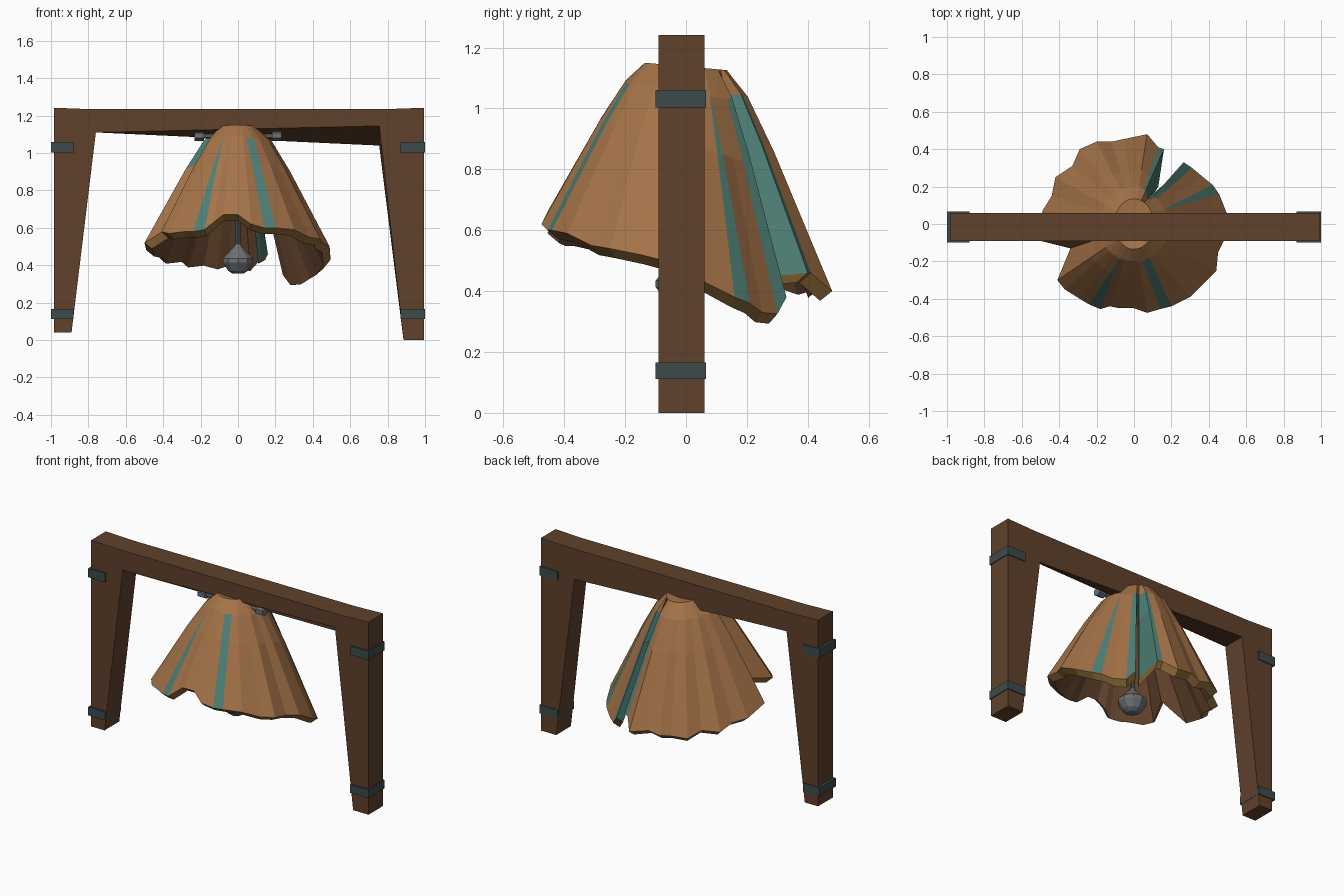
import bpy, bmesh, math
from mathutils import Vector

if "Cube" in bpy.data.objects:
    bpy.data.objects.remove(bpy.data.objects["Cube"])


def material(name, rgb):
    m = bpy.data.materials.new(name)
    m.diffuse_color = (*rgb, 1)
    m.use_nodes = True
    m.node_tree.nodes["Principled BSDF"].inputs["Base Color"].default_value = m.diffuse_color
    return m


WOOD = material("dark_wood", (0.117, 0.053, 0.025))
BRONZE = material("bronze", (0.376, 0.171, 0.065))
GOLD = material("worn_bronze_edge", (0.305, 0.162, 0.045))
INSIDE = material("dark_bronze_inside", (0.135, 0.062, 0.028))
TEAL = material("verdigris", (0.076, 0.216, 0.181))
BAND = material("blued_iron", (0.048, 0.07, 0.07))
GREY = material("grey_steel", (0.156, 0.165, 0.181))


def finish(name, bm, *mats):
    bmesh.ops.recalc_face_normals(bm, faces=bm.faces[:])
    me = bpy.data.meshes.new(name)
    bm.to_mesh(me)
    bm.free()
    for m in mats:
        me.materials.append(m)
    ob = bpy.data.objects.new(name, me)
    bpy.context.collection.objects.link(ob)
    return ob


def box(name, lo, hi, mat):
    bm = bmesh.new()
    bmesh.ops.create_cube(bm, size=1)
    for v in bm.verts:
        v.co = Vector([(a + b) / 2 + c * (b - a) for a, b, c in zip(lo, hi, v.co)])
    return finish(name, bm, mat)


def lathe(name, profile, origin, mat, sides=8, along_x=False):
    """Turn (radius, height) points around z, or around x."""
    bm = bmesh.new()
    rings = []
    for r, h in profile:
        ring = []
        for i in range(sides):
            a = 2 * math.pi * (i + 0.5) / sides
            p = Vector((r * math.cos(a), r * math.sin(a), h))
            if along_x:
                p = Vector((p.z, p.x, p.y))
            ring.append(bm.verts.new(p + Vector(origin)))
        rings.append(ring)
    for a, b in zip(rings, rings[1:]):
        for i in range(sides):
            j = (i + 1) % sides
            bm.faces.new((a[i], a[j], b[j], b[i]))
    bm.faces.new(rings[0])
    bm.faces.new(rings[-1])
    return finish(name, bm, mat)


# Timber frame: one outline (x, front z, back z) spanned front to back
outline = [(-.985, .04, .04), (-.89, .04, .04), (-.76, 1.11, 1.11),
           (.755, 1.145, 1.04), (.885, 0, 0), (.995, 0, 0),
           (.995, 1.242, 1.242), (.8, 1.235, 1.235),
           (-.8, 1.235, 1.235), (-.985, 1.242, 1.242)]
bm = bmesh.new()
front = [bm.verts.new((x, -.09, z)) for x, z, _ in outline]
back = [bm.verts.new((x, .06, z)) for x, _, z in outline]
n = len(outline)
bm.faces.new(front)
bm.faces.new(back[::-1])
for i in range(n):
    j = (i + 1) % n
    bm.faces.new((front[i], front[j], back[j], back[i]))
bmesh.ops.triangulate(bm, faces=[f for f in bm.faces if len(f.verts) > 4])
finish("timber_frame", bm, WOOD)

# Iron straps around the legs
for side, x0, x1 in (("left", -1, -.88), ("right", .87, 1)):
    for level, z0, z1 in (("upper", 1.003, 1.06), ("lower", .112, .166)):
        box(f"{side}_{level}_strap", (x0, -.1, z0), (x1, .066, z1), BAND)

# Bell rim, anticlockwise, beginning and ending at the torn back slit
rim = [(.16, .40, .46), (.13, .41, .46), (.07, .48, .40), (-.05, .455, .43),
       (-.12, .44, .41), (-.2, .44, .43), (-.29, .40, .42), (-.33, .31, .45),
       (-.42, .25, .44), (-.44, .15, .47), (-.49, .07, .48), (-.5, -.09, .52),
       (-.34, -.13, .62), (-.41, -.3, .58), (-.37, -.35, .57), (-.29, -.40, .58),
       (-.24, -.43, .58), (-.18, -.455, .59), (-.13, -.44, .63), (-.08, -.45, .67),
       (0, -.45, .67), (.07, -.475, .62), (.14, -.455, .60), (.2, -.44, .60),
       (.3, -.39, .59), (.38, -.31, .55), (.44, -.25, .54), (.45, -.15, .52),
       (.49, -.07, .50), (.495, .06, .43), (.455, .16, .38), (.42, .21, .36),
       (.37, .25, .33), (.31, .30, .325), (.265, .33, .38), (.13, .2, .44)]
n = len(rim)
stripes = {16, 22, 30, 33, 34, 35, 0}   # columns coloured from shoulder to rim
fold = 11                               # column coloured only near the shoulder
slit = 34                               # column left open in its lower part
profile = [(0, 0), (.2, .12), (.45, .37), (1, 1)]   # outward, downward fractions


def crown(x, y):
    a = math.atan2(y, x)
    px, py = .105 * math.cos(a), .135 * math.sin(a)
    return Vector((px, py, 1.138 - .09 * py))


bm = bmesh.new()
rings = []
for out, down in profile:
    ring = []
    for x, y, z in rim:
        c = crown(x, y)
        ring.append(bm.verts.new((c.x + (x - c.x) * out, c.y + (y - c.y) * out,
                                  c.z + (z - c.z) * down)))
    rings.append(ring)

# Two stripes taper to a point at the shoulder, one keeps an even width
for col, f1, f2 in ((16, .06, .6), (30, .06, .6), (22, 1.8, 1.3)):
    for ring, f in ((rings[1], f1), (rings[2], f2)):
        a, b = ring[col], ring[col + 1]
        mid, half = (a.co + b.co) / 2, (b.co - a.co) / 2 * f
        a.co, b.co = mid - half, mid + half


def inset_ring(source, inward, drop):
    ring = []
    for v in source:
        d = Vector((v.co.x, v.co.y, 0)).normalized()
        ring.append(bm.verts.new(v.co - d * inward - Vector((0, 0, drop))))
    return ring


# Thick lip, then the hollow inside
rings += [inset_ring(rings[3], .04, .032), inset_ring(rings[2], .045, .025),
          inset_ring(rings[0], .04, .04)]
for k, (a, b) in enumerate(zip(rings, rings[1:])):
    for i in range(n):
        if i == slit and k in (2, 3, 4):
            continue
        j = (i + 1) % n
        f = bm.faces.new((a[i], b[i], b[j], a[j]))
        if k == 3:
            f.material_index = 1
        elif k > 3:
            f.material_index = 3
        elif k in (1, 2) and (i in stripes or (i == fold and k == 1)):
            f.material_index = 2
# Edges of the open slit
for i in (slit, slit + 1):
    f = bm.faces.new([rings[k][i] for k in (2, 3, 4, 5)])
    f.material_index = 2
bm.faces.new((rings[2][slit], rings[2][slit + 1], rings[5][slit + 1], rings[5][slit]))
# Crown cap and inner ceiling
for ring, z, m in ((rings[0], 1.12, 0), (rings[-1], 1.085, 3)):
    c = bm.verts.new((0, 0, z))
    for i in range(n):
        bm.faces.new((ring[i], ring[(i + 1) % n], c)).material_index = m
finish("bell", bm, BRONZE, GOLD, TEAL, INSIDE)

# Clapper with its rod
lathe("clapper_rod", [(.014, .48), (.014, 1.09)], (0, -.015, 0), BAND, 6)
lathe("clapper", [(.03, .355), (.055, .37), (.085, .415), (.085, .435),
                  (.022, .50), (.018, .51)], (0, -.015, 0), GREY, 10)

# Hanging pin and its end nuts
lathe("hanging_pin", [(.014, -.22), (.014, .22)], (0, -.05, 1.09), GREY, 8, True)
for side, s in (("left", -1), ("right", 1)):
    lathe(f"{side}_pin_nut", [(.028, .182 * s), (.028, .232 * s)],
          (0, -.055, 1.093), GREY, 6, True)
